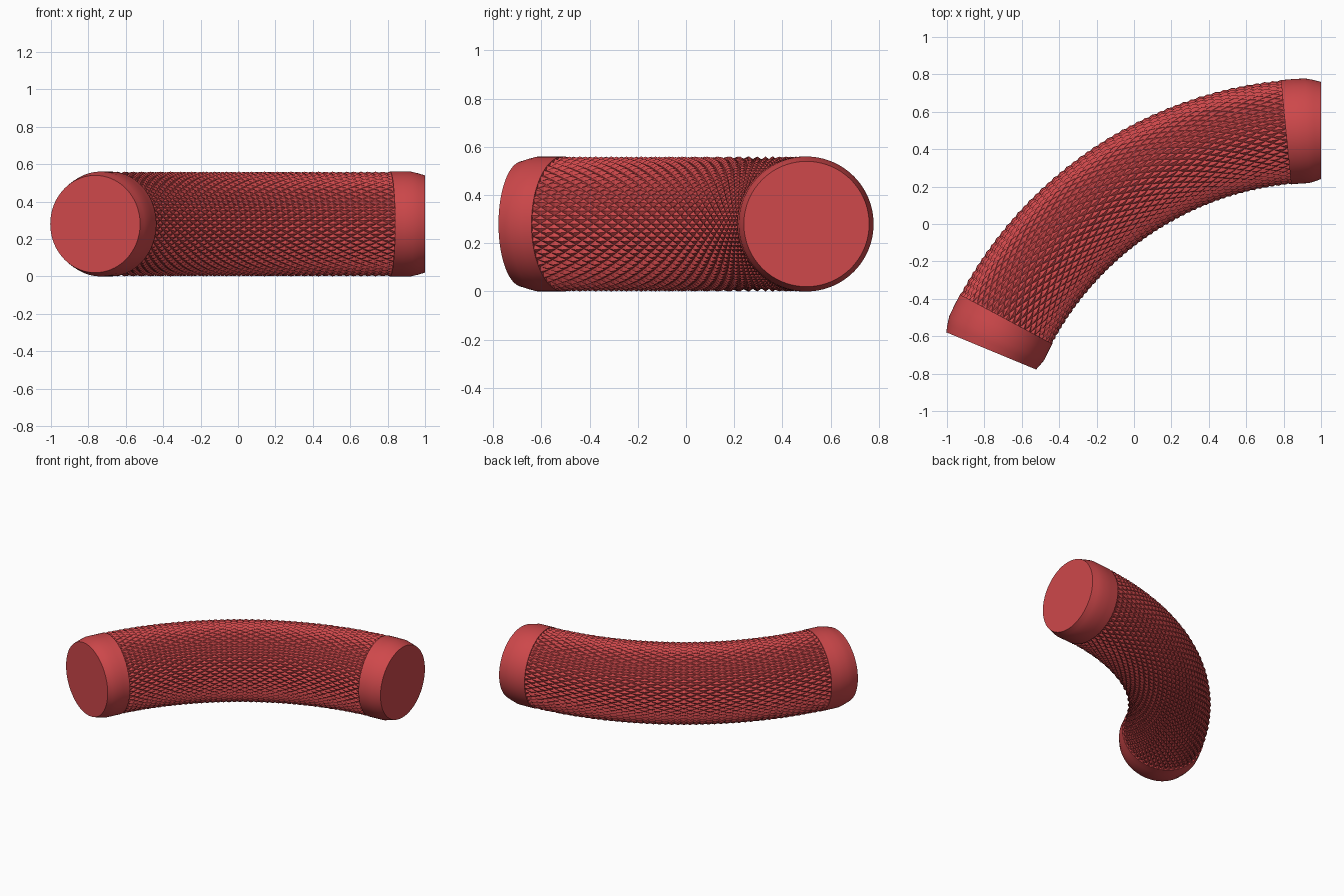
import bpy, bmesh
from math import sin, cos, pi, radians

if "Cube" in bpy.data.objects:
    bpy.data.objects.remove(bpy.data.objects["Cube"], do_unlink=True)

BEND, SWEEP = 1.909, radians(67.5)     # bend radius and angle of the handle
RADIUS, TIP = 0.28, 0.26               # tube radius and chamfered end radius
CAP = SWEEP / 12                       # angle taken by each smooth end
AROUND, ALONG, DEPTH = 96, 48, 0.012   # knurl divisions and groove depth

red = bpy.data.materials.new("red")
red.use_nodes = True
red.diffuse_color = (0.62, 0.065, 0.07, 1)
red.node_tree.nodes["Principled BSDF"].inputs["Base Color"].default_value = red.diffuse_color


def point(a, t, r):
    """Point at bend angle a, turn t around the tube and tube radius r."""
    d = BEND + r * cos(t)
    return (1 - d * sin(a), 0.5 - BEND + d * cos(a), RADIUS + r * sin(t))


def ring(bm, a, radius_at):
    return [bm.verts.new(point(a, 2 * pi * j / AROUND, radius_at(j))) for j in range(AROUND)]


def finish(bm, name):
    bmesh.ops.recalc_face_normals(bm, faces=bm.faces)
    mesh = bpy.data.meshes.new(name)
    bm.to_mesh(mesh)
    bm.free()
    mesh.materials.append(red)
    obj = bpy.data.objects.new(name, mesh)
    bpy.context.collection.objects.link(obj)
    return obj


def end_cap(name, start, direction):
    bm = bmesh.new()
    profile = [(0, TIP), (0.2, 0.271), (0.4, RADIUS), (0.7, RADIUS), (1, RADIUS), (1, 0.25)]
    rings = [ring(bm, start + direction * CAP * f, lambda j, r=r: r) for f, r in profile]
    for a, b in zip(rings, rings[1:]):
        for j in range(AROUND):
            k = (j + 1) % AROUND
            bm.faces.new((a[j], a[k], b[k], b[j]))
    bm.faces.new(rings[0])
    bm.faces.new(rings[-1])
    obj = finish(bm, name)
    bpy.ops.object.select_all(action="DESELECT")
    obj.select_set(True)
    bpy.context.view_layer.objects.active = obj
    bpy.ops.object.shade_smooth_by_angle(angle=radians(30))


def knurled_grip():
    bm = bmesh.new()
    step = (SWEEP - 2 * CAP) / ALONG
    # Alternate points are sunk, so every diamond is a small pyramid
    rings = [ring(bm, CAP + step * i, lambda j, i=i: RADIUS - DEPTH * ((i + j) % 2))
             for i in range(ALONG + 1)]
    for i in range(ALONG):
        a, b = rings[i], rings[i + 1]
        for j in range(AROUND):
            k = (j + 1) % AROUND
            # Split each cell between its two sunk corners
            if (i + j) % 2:
                tris = ((a[j], a[k], b[k]), (a[j], b[k], b[j]))
            else:
                tris = ((a[j], a[k], b[j]), (a[k], b[k], b[j]))
            for tri in tris:
                bm.faces.new(tri)
    finish(bm, "knurled_grip")


knurled_grip()
end_cap("left_end_cap", 0, 1)
end_cap("right_end_cap", SWEEP, -1)
